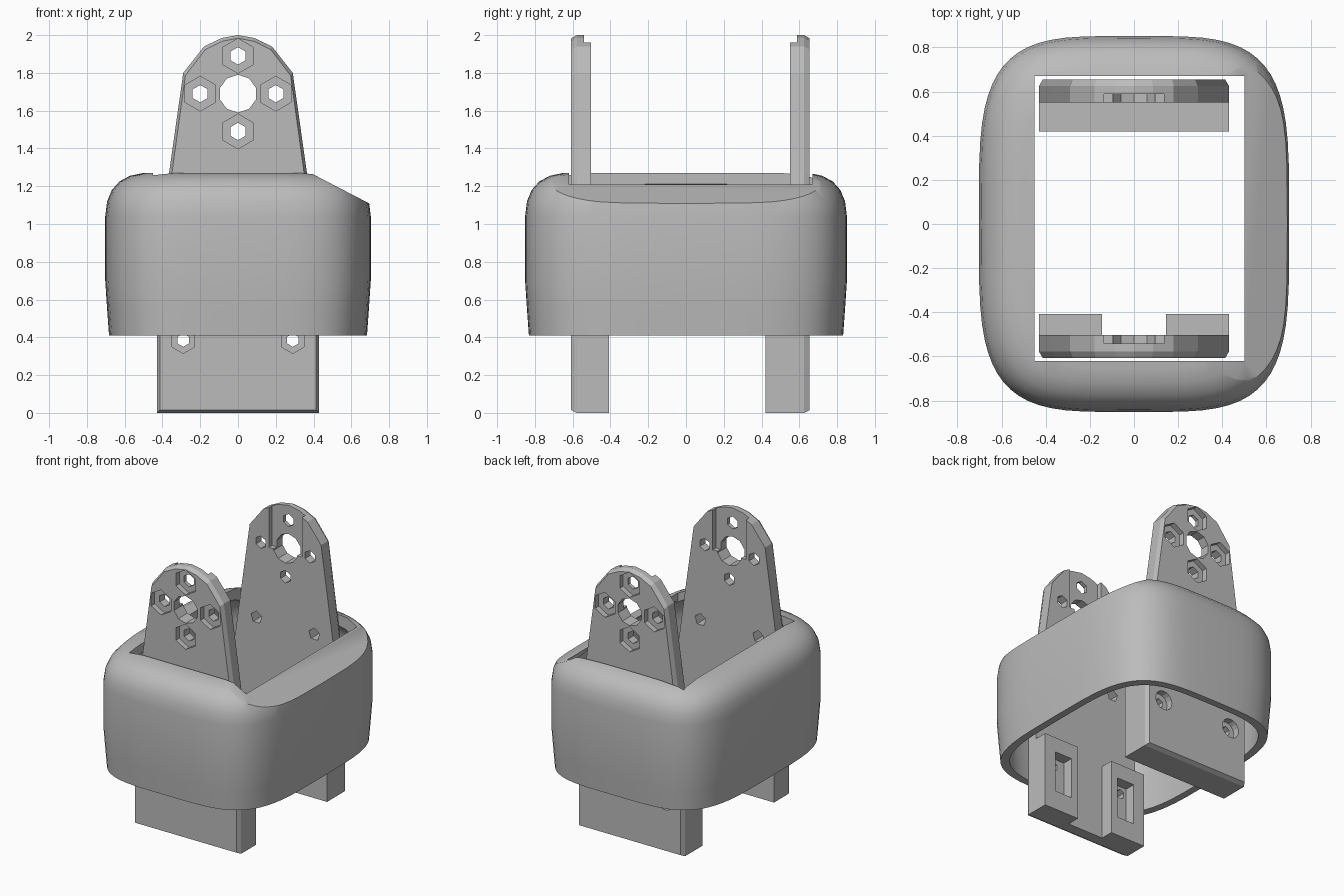
import bpy, bmesh, math
from mathutils import Matrix, Vector

if "Cube" in bpy.data.objects:
    bpy.data.objects.remove(bpy.data.objects["Cube"], do_unlink=True)

grey = bpy.data.materials.new("matte grey")
grey.use_nodes = True
grey.diffuse_color = (0.5, 0.5, 0.5, 1)
grey.node_tree.nodes["Principled BSDF"].inputs["Base Color"].default_value = (0.5, 0.5, 0.5, 1)


def make(name, bm):
    bmesh.ops.recalc_face_normals(bm, faces=bm.faces)
    mesh = bpy.data.meshes.new(name)
    bm.to_mesh(mesh)
    bm.free()
    mesh.materials.append(grey)
    obj = bpy.data.objects.new(name, mesh)
    bpy.context.collection.objects.link(obj)
    return obj


def loft(name, rings):
    """Closed solid through a series of equal-length rings, capped at both ends."""
    bm = bmesh.new()
    loops = [[bm.verts.new(p) for p in ring] for ring in rings]
    n = len(loops[0])
    for a, b in zip(loops, loops[1:]):
        for i in range(n):
            j = (i + 1) % n
            bm.faces.new((a[i], a[j], b[j], b[i]))
    bm.faces.new(loops[0])
    bm.faces.new(loops[-1])
    return make(name, bm)


def box(name, lo, hi):
    lo, hi = Vector(lo), Vector(hi)
    bm = bmesh.new()
    bmesh.ops.create_cube(bm, size=1)
    bmesh.ops.transform(bm, verts=bm.verts,
                        matrix=Matrix.Translation((lo + hi) / 2) @ Matrix.Diagonal((*(hi - lo), 1)))
    return make(name, bm)


def drill(x, z, radius, y0, y1, sides):
    """Prism cutter running along y."""
    bm = bmesh.new()
    bmesh.ops.create_cone(bm, cap_ends=True, segments=sides, radius1=radius, radius2=radius,
                          depth=abs(y1 - y0),
                          matrix=Matrix.Translation((x, (y0 + y1) / 2, z)) @ Matrix.Rotation(math.pi / 2, 4, 'X'))
    return make("cutter", bm)


def combine(obj, other, operation):
    mod = obj.modifiers.new(operation, 'BOOLEAN')
    mod.operation, mod.solver, mod.object = operation, 'EXACT', other
    bpy.context.view_layer.objects.active = obj
    bpy.ops.object.modifier_apply(modifier=mod.name)
    bpy.data.objects.remove(other, do_unlink=True)


# Hollow housing: superellipse rings, up the outside and down the inside
def outline(inset, z, count=64):
    ring = []
    for i in range(count):
        t = math.tau * i / count
        c, s = math.cos(t), math.sin(t)
        ring.append(((0.703 - inset) * math.copysign(abs(c) ** 0.5, c),
                     (0.852 - inset) * math.copysign(abs(s) ** 0.5, s), z))
    return ring


profile = [(0.02, 0.41), (0.01, 0.55), (0, 0.7), (0, 1.04), (0.01, 1.12),
           (0.035, 1.18), (0.075, 1.225), (0.13, 1.255), (0.2, 1.27)]
wall = 0.058
outside = [outline(o, z) for o, z in profile]
inside = [outline(o + wall, z - wall) for o, z in profile]
housing = loft("housing", outside)
inside[0] = outline(profile[0][0] + wall, 0.3)
combine(housing, loft("cutter", inside), 'DIFFERENCE')

# Top opening and the slanted cut along one side
combine(housing, box("cutter", (-0.45, -0.62, 1.0), (0.5, 0.67, 1.5)), 'DIFFERENCE')
slope = [(0.38, 1.272), (0.78, 1.065), (0.78, 1.5), (0.38, 1.5)]
combine(housing, loft("cutter", [[(x, y, z) for x, z in slope] for y in (-1, 1)]), 'DIFFERENCE')


# Upright brackets with feet
half = [(0.43, 0), (0.43, 0.8), (0.365, 1.27), (0.29, 1.8), (0.18, 1.94), (0.085, 1.985)]
shape = half + [(0, 2.0)] + [(-x, z) for x, z in reversed(half)]


def bracket(name, outer, side, foot_depth, notched):
    """side is the direction from the outer face inwards."""
    def y(depth):
        return outer + side * depth

    bevelled = [(x * 0.96, y(0), 0.015 + z * 0.984) for x, z in shape]
    rings = [bevelled] + [[(x, y(d), z) for x, z in shape] for d in (0.03, 0.105)]
    plate = loft(name, rings)

    # Feet: one full block, or two blocks with pockets beside a gap
    spans = [(-0.43, -0.145), (0.145, 0.43)] if notched else [(-0.43, 0.43)]
    for a, b in spans:
        ys = sorted((y(0.09), y(foot_depth)))
        combine(plate, box("foot", (a, ys[0], 0), (b, ys[1], 0.55)), 'UNION')
    for s in (-1, 1):
        if notched:
            ys = sorted((y(0.12), y(foot_depth + 0.1)))
            xs = sorted((s * 0.2, s * 0.34))
            combine(plate, box("cutter", (xs[0], ys[0], 0.14), (xs[1], ys[1], 0.44)), 'DIFFERENCE')

    # Bearing hole and four bolt holes with nut sockets
    combine(plate, drill(0, 1.69, 0.1, y(-0.1), y(0.3), 10), 'DIFFERENCE')
    for x, z in ((0.2, 1.69), (-0.2, 1.69), (0, 1.89), (0, 1.49)):
        combine(plate, drill(x, z, 0.092, y(-0.1), y(0.04), 6), 'DIFFERENCE')
        combine(plate, drill(x, z, 0.046, y(-0.1), y(0.3), 6), 'DIFFERENCE')

    # Lower bolt holes, and foot holes
    for s in (-1, 1):
        combine(plate, drill(s * 0.235, 1.13, 0.046, y(-0.1), y(0.3), 5), 'DIFFERENCE')
        combine(plate, drill(s * 0.29, 0.385, 0.07, y(-0.1), y(0.05), 6 if notched else 16), 'DIFFERENCE')
        combine(plate, drill(s * 0.29, 0.385, 0.035, y(-0.1), y(0.4), 6), 'DIFFERENCE')

    # Slide-in slot from the top down to the bearing hole
    ys = sorted((y(0.067), y(0.3)))
    combine(plate, box("cutter", (-0.135, ys[0], 1.67), (0.135, ys[1], 2.1)), 'DIFFERENCE')
    return plate


brackets = [bracket("front_bracket", -0.608, 1, 0.2, True),
            bracket("back_bracket", 0.655, -1, 0.235, False)]

# Smooth housing, flat brackets
bpy.ops.object.select_all(action='DESELECT')
housing.select_set(True)
bpy.context.view_layer.objects.active = housing
bpy.ops.object.shade_smooth_by_angle(angle=math.radians(35))
